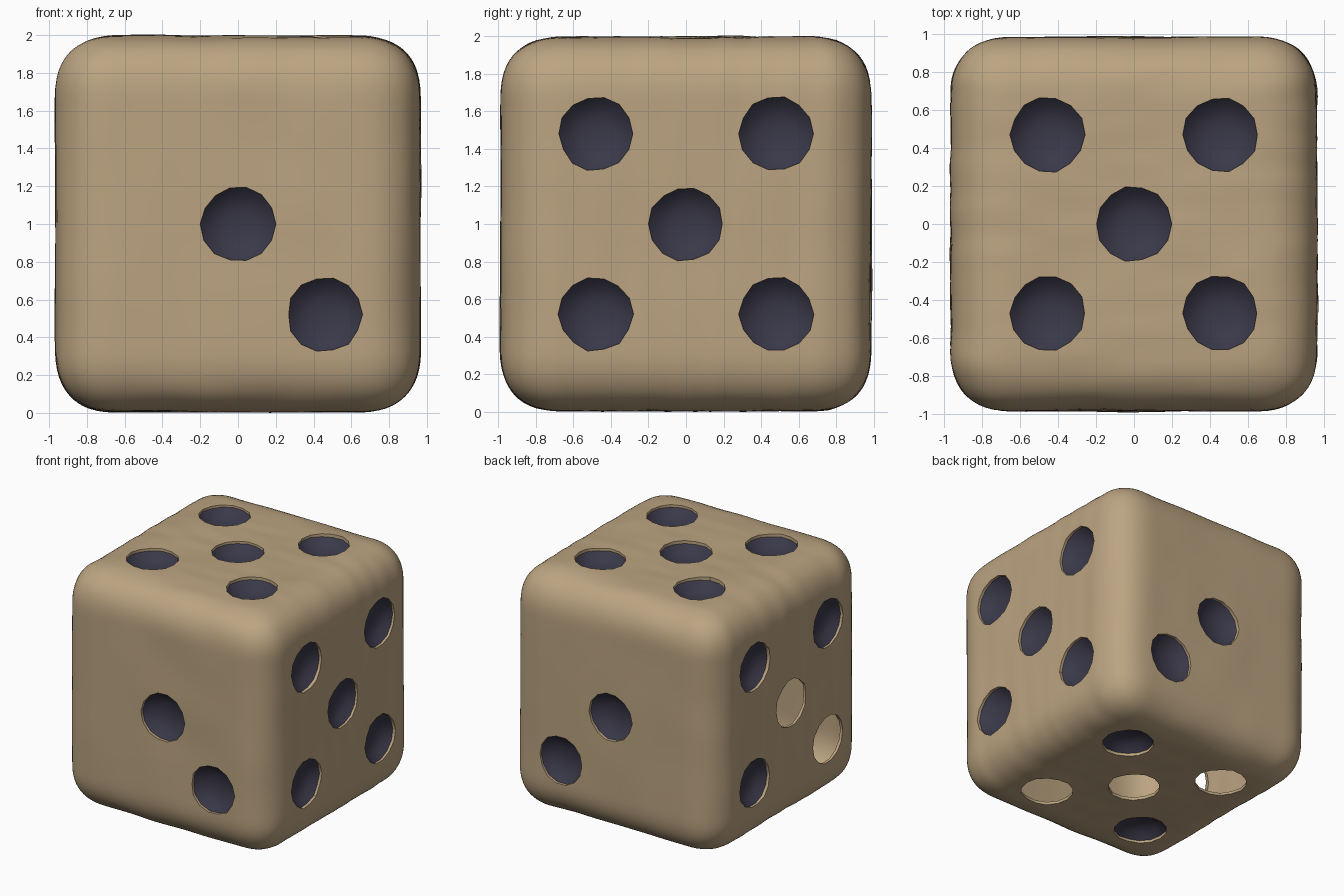
import bpy, bmesh, math, random
from mathutils import Vector, noise

random.seed(4)
if "Cube" in bpy.data.objects:
    bpy.data.objects.remove(bpy.data.objects["Cube"], do_unlink=True)


def make_material(name, rgb):
    mat = bpy.data.materials.new(name)
    mat.use_nodes = True
    mat.diffuse_color = (*rgb, 1)
    mat.node_tree.nodes["Principled BSDF"].inputs["Base Color"].default_value = (*rgb, 1)
    return mat


MATERIALS = [make_material("pale wood", (0.50, 0.37, 0.22)),
             make_material("dark pip paint", (0.042, 0.040, 0.066))]
WOOD, PAINT = 0, 1


def make_object(name, bm):
    mesh = bpy.data.meshes.new(name)
    bmesh.ops.recalc_face_normals(bm, faces=bm.faces)
    bm.to_mesh(mesh)
    bm.free()
    for mat in MATERIALS:
        mesh.materials.append(mat)
    obj = bpy.data.objects.new(name, mesh)
    bpy.context.collection.objects.link(obj)
    return obj


# Worn wooden cube with soft corners and a shallow grain
HALF = Vector((0.965, 0.985, 0.995))
ROUND, POWER = 0.34, 2.5
bm = bmesh.new()
bmesh.ops.create_cube(bm, size=2)
bmesh.ops.subdivide_edges(bm, edges=bm.edges[:], cuts=43, use_grid_fill=True)
for v in bm.verts:
    p = Vector(c * h for c, h in zip(v.co, HALF))
    core = Vector(max(-h + ROUND, min(h - ROUND, c)) for c, h in zip(p, HALF))
    d = p - core
    length = sum(abs(c) ** POWER for c in d) ** (1 / POWER)
    p = core + d * (ROUND / length)
    grain = noise.noise(Vector((p.x * 3, p.y * 8, p.z * 1.2)))
    lumps = noise.noise(p * 2.5 + Vector((7, 3, 1)))
    v.co = p + d.normalized() * (0.006 * grain + 0.006 * lumps) + Vector((0, 0, 1))
die = make_object("die_body", bm)

# Pip layout: face normal, then pip centres
S = 0.47
T = 0.48
CORNERS = [(a, b) for a in (-1, 1) for b in (-1, 1)]
X, Y, Z = Vector((1, 0, 0)), Vector((0, 1, 0)), Vector((0, 0, 1))
pips = []
for side in (-1, 1):
    for a, b in CORNERS + [(0, 0)]:
        pips.append((X * side, Vector((HALF.x * side, a * T, 1 + b * T))))
        pips.append((Z * side, Vector((a * 0.455, b * S, 1 + HALF.z * side))))
    pips.append((Y * side, Vector((0, HALF.y * side, 1))))
    pips.append((Y * side, Vector((0.46, HALF.y * side, 0.52))))


def is_open(normal, centre):
    """Pips whose painted bowl is missing, leaving a bare hole."""
    if normal.x < 0:
        return abs(centre.y) < 0.1 or (centre.y < 0 and centre.z < 1)
    if normal.z < 0:
        return centre.x * centre.y <= 0.01
    return False


# Cutters: lathed bowls with a chipped wooden rim
PROFILE = [(0.2, 0.1), (0.197, -0.022), (0.188, -0.03), (0.15, -0.07), (0.08, -0.095)]
SIDES = 14
bm = bmesh.new()
for normal, centre in pips:
    turn = normal.to_track_quat('Z', 'Y')
    chips = [random.uniform(0.965, 1.02) for _ in range(SIDES)]
    rings = []
    for level, (radius, height) in enumerate(PROFILE):
        ring = []
        for i in range(SIDES):
            angle = math.tau * i / SIDES
            r = radius * (chips[i] if level < 3 else 1)
            local = Vector((r * math.cos(angle), r * math.sin(angle), height))
            ring.append(bm.verts.new(centre + turn @ local))
        rings.append(ring)
    bm.faces.new(rings[0])
    for level in range(len(rings) - 1):
        low, high = rings[level], rings[level + 1]
        for i in range(SIDES):
            j = (i + 1) % SIDES
            face = bm.faces.new((low[i], low[j], high[j], high[i]))
            face.material_index = PAINT if level else WOOD
    tip = bm.verts.new(centre + turn @ Vector((0, 0, -0.102)))
    for i in range(SIDES):
        face = bm.faces.new((rings[-1][i], rings[-1][(i + 1) % SIDES], tip))
        face.material_index = PAINT
cutter = make_object("pip_cutter", bm)
cutter.hide_render = True

# Carve the pips
cut = die.modifiers.new("pips", 'BOOLEAN')
cut.operation = 'DIFFERENCE'
cut.solver = 'EXACT'
cut.object = cutter
bpy.ops.object.select_all(action='DESELECT')
die.select_set(True)
bpy.context.view_layer.objects.active = die
bpy.ops.object.modifier_apply(modifier=cut.name)
bpy.data.objects.remove(cutter, do_unlink=True)

# Remove the bowls of the open holes, showing the hollow inside
bm = bmesh.new()
bm.from_mesh(die.data)
open_centres = [c for n, c in pips if is_open(n, c)]
bowls = [f for f in bm.faces if f.material_index == PAINT and
         any((f.calc_center_median() - c).length < 0.24 for c in open_centres)]
bmesh.ops.delete(bm, geom=bowls, context='FACES')
bm.to_mesh(die.data)
bm.free()

bpy.ops.object.shade_smooth_by_angle(angle=math.radians(35))
